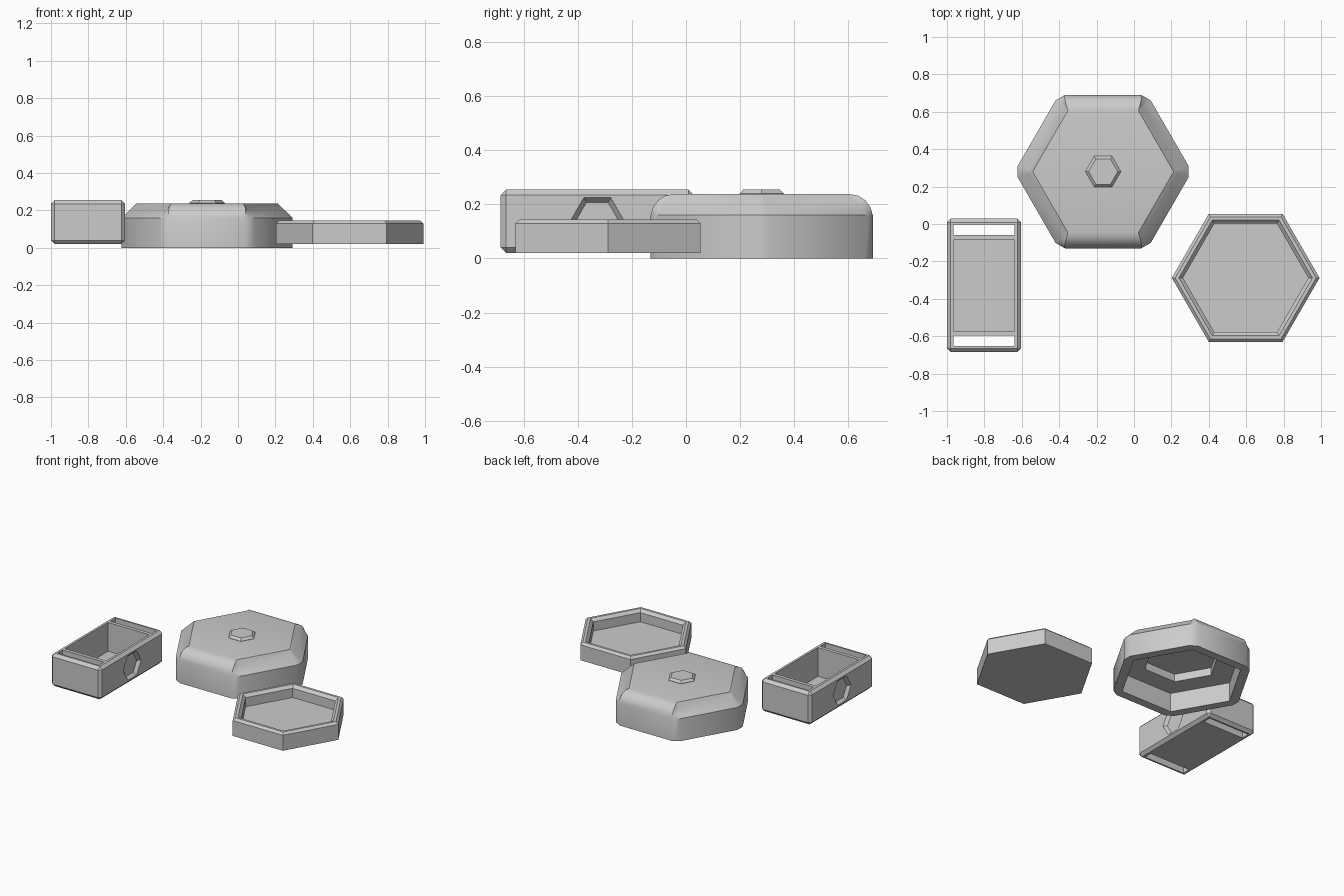
import bpy, bmesh, math
from mathutils import Matrix, Vector

if "Cube" in bpy.data.objects:
    bpy.data.objects.remove(bpy.data.objects["Cube"])

grey = bpy.data.materials.new("plain_grey")
grey.use_nodes = True
COLOUR = (0.6, 0.6, 0.6, 1)
grey.diffuse_color = COLOUR
grey.node_tree.nodes["Principled BSDF"].inputs["Base Color"].default_value = COLOUR


def finish(name, bm, location=(0, 0, 0)):
    bmesh.ops.remove_doubles(bm, verts=bm.verts, dist=0.0005)
    bmesh.ops.recalc_face_normals(bm, faces=bm.faces)
    mesh = bpy.data.meshes.new(name)
    bm.to_mesh(mesh)
    bm.free()
    mesh.materials.append(grey)
    obj = bpy.data.objects.new(name, mesh)
    bpy.context.collection.objects.link(obj)
    obj.location = location
    return obj


def smooth(obj):
    bpy.ops.object.select_all(action='DESELECT')
    obj.select_set(True)
    bpy.context.view_layer.objects.active = obj
    bpy.ops.object.shade_smooth_by_angle(angle=math.radians(32))


def hexagon(radius, z):
    """Hexagon corners with points along x; each corner is tripled."""
    return hex_ring(radius, radius, 0, z, z)


def hex_ring(side_r, end_r, half, side_z, end_z):
    """Cut-corner hexagon whose two y-facing sides may have their own size and height."""
    pts = []
    for i in range(6):
        angle = math.radians(60 * i)
        out = Vector((math.cos(angle), math.sin(angle), 0))
        across = Vector((-out.y, out.x, 0))
        for s in (-1, 0, 1):
            # does this point belong to a y-facing side?
            w = 0.0 if i in (0, 3) else (1.0 if s == (1 if i in (1, 4) else -1) else 0.5 if s == 0 else 0.0)
            r = side_r + (end_r - side_r) * w
            z = side_z + (end_z - side_z) * w
            pts.append(out * r + across * half * s + Vector((0, 0, z)))
    return pts


def loft(name, rings, location):
    """Closed solid through successive rings, capped at both ends."""
    bm = bmesh.new()
    loops = [[bm.verts.new(p) for p in ring] for ring in rings]
    for a, b in zip(loops, loops[1:]):
        for i in range(len(a)):
            j = (i + 1) % len(a)
            bm.faces.new((a[i], a[j], b[j], b[i]))
    bm.faces.new(loops[0])
    bm.faces.new(loops[-1])
    return finish(name, bm, location)


# Hollow hexagonal case: stepped pocket, rim, wall, then rounded or chamfered shoulder
CASE = (-0.165, 0.28, 0)
R, TOP, DROP, INSET = 0.457, 0.238, 0.078, 0.08
rings = [hexagon(0.25, 0.19), hexagon(0.25, 0.135), hexagon(0.405, 0.135), hexagon(0.405, 0),
         hex_ring(R, R, 0.03, 0, 0)]
STEPS = 4
for k in range(STEPS + 1):
    t = k / STEPS
    a = t * math.pi / 2
    rings.append(hex_ring(R - INSET * t, R - INSET * (1 - math.cos(a)), 0.03 * (1 - t),
                          TOP - DROP * (1 - t), TOP - DROP * (1 - math.sin(a))))
smooth(loft("case", rings, CASE))

# Hexagonal stud on the case
loft("case_stud", [hexagon(0.095, 0.235), hexagon(0.095, 0.24), hexagon(0.078, 0.255)], CASE)

# Open hexagonal tray
loft("tray", [hexagon(0.395, 0.02), hexagon(0.395, 0.13), hexagon(0.377, 0.145), hexagon(0.357, 0.145),
              hexagon(0.335, 0.125), hexagon(0.335, 0.06)], (0.597, -0.288, 0))


def block(name, lo, hi, bevel=0):
    bm = bmesh.new()
    size = Vector(hi) - Vector(lo)
    mid = (Vector(hi) + Vector(lo)) / 2
    bmesh.ops.create_cube(bm, size=1, matrix=Matrix.Translation(mid) @ Matrix.Diagonal((*size, 1)))
    if bevel:
        bmesh.ops.bevel(bm, geom=bm.edges[:], offset=bevel, segments=1, affect='EDGES')
    return finish(name, bm)


# Rectangular box, its open pocket, two end slots and a hexagonal socket in each long side
CX, CY = -0.802, -0.328
box = block("box", (-1, CY - 0.357, 0.02), (-0.604, CY + 0.357, 0.255), 0.02)
cutters = [block("pocket_cutter", (CX - 0.162, CY - 0.243, 0.05), (CX + 0.162, CY + 0.243, 0.4))]
for side in (-1, 1):
    ends = sorted((CY + side * 0.268, CY + side * 0.325))
    cutters.append(block("slot_cutter", (CX - 0.162, ends[0], -0.1), (CX + 0.162, ends[1], 0.4)))
    socket = loft("socket_cutter", [hexagon(0.08, -0.02), hexagon(0.1, 0), hexagon(0.1, 0.05)],
                  (CX + side * 0.198, CY, 0.138))
    # lay the hexagon against the side with its points along y
    socket.rotation_euler = (math.radians(90), 0, math.radians(90 * side))
    cutters.append(socket)

for cutter in cutters:
    cutter.hide_render = True
    mod = box.modifiers.new("cut", 'BOOLEAN')
    mod.operation = 'DIFFERENCE'
    mod.solver = 'EXACT'
    mod.object = cutter

bpy.context.view_layer.update()
result = bpy.data.meshes.new_from_object(box.evaluated_get(bpy.context.evaluated_depsgraph_get()))
box.modifiers.clear()
box.data = result
for cutter in cutters:
    bpy.data.objects.remove(cutter)
